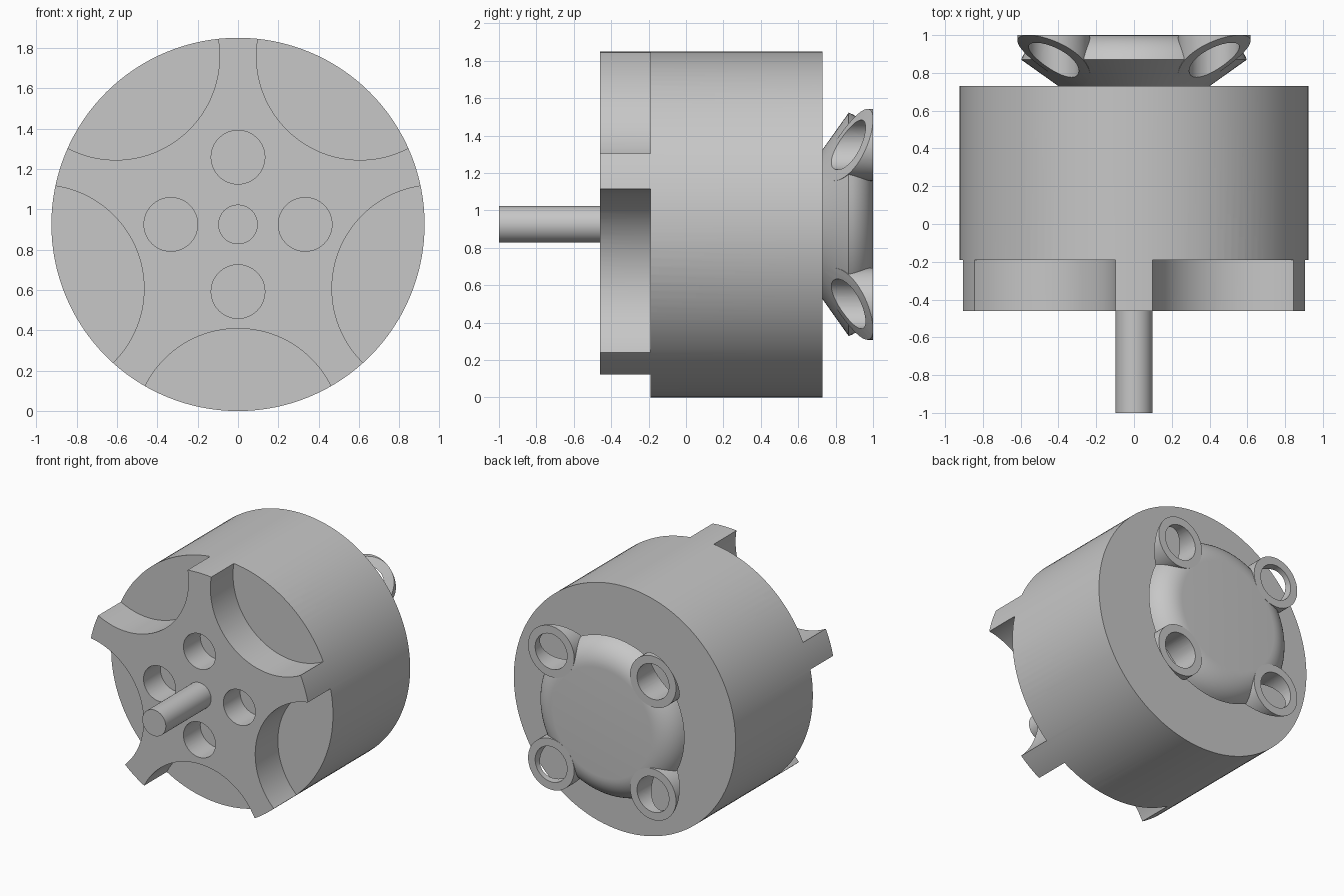
import bpy, bmesh
from math import sin, cos, pi, radians
from mathutils import Vector

cube = bpy.data.objects.get("Cube")
if cube:
    bpy.data.objects.remove(cube, do_unlink=True)

R = 0.925            # drum radius, also the height of the axis
BACK, MID, FRONT = 0.73, -0.19, -0.46

grey = bpy.data.materials.new("light grey metal")
grey.use_nodes = True
colour = (0.57, 0.57, 0.57, 1)
grey.diffuse_color = colour
grey.node_tree.nodes["Principled BSDF"].inputs["Base Color"].default_value = colour


def lathe(name, profile, x=0, z=0, steps=96):
    """Spin (radius, y) points around a line parallel to y."""
    bm = bmesh.new()
    verts = [bm.verts.new((r, y, 0)) for r, y in profile]
    edges = [bm.edges.new(pair) for pair in zip(verts, verts[1:])]
    bmesh.ops.spin(bm, geom=verts + edges, cent=(0, 0, 0), axis=(0, 1, 0),
                   angle=2 * pi, steps=steps)
    bmesh.ops.remove_doubles(bm, verts=bm.verts, dist=1e-5)
    bmesh.ops.recalc_face_normals(bm, faces=bm.faces)
    bmesh.ops.translate(bm, verts=bm.verts, vec=Vector((x, 0, R + z)))
    mesh = bpy.data.meshes.new(name)
    bm.to_mesh(mesh)
    bm.free()
    mesh.materials.append(grey)
    obj = bpy.data.objects.new(name, mesh)
    bpy.context.collection.objects.link(obj)
    return obj


def cylinder(name, r, y0, y1, x=0, z=0, steps=64):
    return lathe(name, [(0, y0), (r, y0), (r, y1), (0, y1)], x, z, steps)


def activate(obj):
    bpy.ops.object.select_all(action='DESELECT')
    obj.select_set(True)
    bpy.context.view_layer.objects.active = obj


def combine(obj, tool, operation='DIFFERENCE'):
    """Apply a boolean, then throw the tool away."""
    mod = obj.modifiers.new("cut", 'BOOLEAN')
    mod.operation, mod.solver, mod.object = operation, 'EXACT', tool
    activate(obj)
    bpy.ops.object.modifier_apply(modifier=mod.name)
    bpy.data.objects.remove(tool, do_unlink=True)


# Drum with five scalloped notches in its front
drum = cylinder("drum", R, FRONT, BACK, steps=128)
for i in range(5):
    a = radians(-90 + 72 * i)
    combine(drum, cylinder("notch_cutter", 0.514, -0.7, MID,
                           1.03 * cos(a), 1.03 * sin(a), 128))

# Four blind holes around the shaft
for i in range(4):
    a = i * pi / 2
    combine(drum, cylinder("hole_cutter", 0.133, -0.7, -0.26,
                           0.333 * cos(a), 0.333 * sin(a)))

# Shaft
shaft = cylinder("shaft", 0.098, -1, FRONT + 0.05)

# Rear hub: flared cone closed by a rounded edge and a flat cap
arc = [(0.41 + 0.2 * cos(a), 0.8 + 0.2 * sin(a))
       for a in (radians(20.5 + 69.5 * i / 10) for i in range(11))]
hub = lathe("rear_hub", [(0, BACK), (0.4, BACK)] + arc + [(0, 1)])
parts = [drum, shaft, hub]

# Four bored mounting bosses, trimmed underneath by the same flare
for sx in (-1, 1):
    for sz in (-1, 1):
        x, z = 0.425 * sx, 0.425 * sz
        boss = cylinder("mounting_boss", 0.192, 0.6, 1.2, x, z)
        flare = lathe("flare", [(0, BACK), (0.4, BACK), (0.793, 1), (0, 1)])
        combine(boss, flare, 'INTERSECT')
        for part in (boss, hub):
            combine(part, cylinder("bore_cutter", 0.133, 0.5, 1.3, x, z))
        parts.append(boss)

# Smooth round walls, crisp edges
for part in parts:
    activate(part)
    bpy.ops.object.shade_smooth_by_angle(angle=radians(25))
